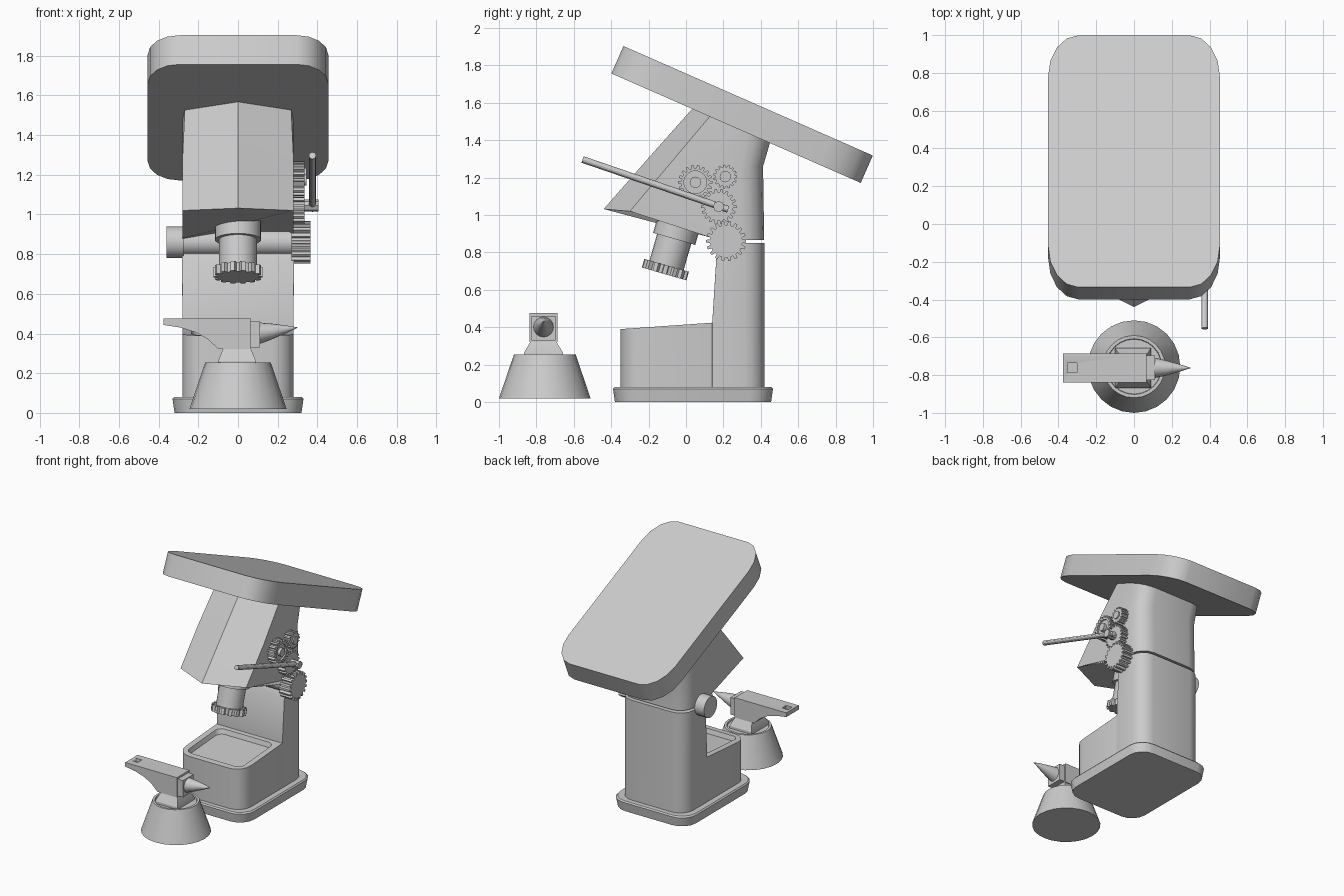
import bpy, bmesh, math
from mathutils import Vector, Matrix

if "Cube" in bpy.data.objects:
    bpy.data.objects.remove(bpy.data.objects["Cube"])

def loft(name, rings, matrix=None, angle=30):
    """Skin a stack of equal-length rings and cap both ends."""
    bm = bmesh.new()
    vs = [[bm.verts.new(p) for p in r] for r in rings]
    n = len(rings[0])
    for a, b in zip(vs, vs[1:]):
        for i in range(n):
            j = (i + 1) % n
            bm.faces.new((a[i], a[j], b[j], b[i]))
    bm.faces.new(vs[0][::-1])
    bm.faces.new(vs[-1])
    if matrix:
        bm.transform(matrix)
    bmesh.ops.recalc_face_normals(bm, faces=bm.faces)
    me = bpy.data.meshes.new(name)
    bm.to_mesh(me)
    bm.free()
    ob = bpy.data.objects.new(name, me)
    bpy.context.collection.objects.link(ob)
    bpy.ops.object.select_all(action='DESELECT')
    ob.select_set(True)
    bpy.context.view_layer.objects.active = ob
    bpy.ops.object.shade_smooth_by_angle(angle=math.radians(angle))
    return ob

def plan(hx, y0, y1, zf, front, back, seg=4):
    """Rounded rectangle; front/back are (rx, ry) corner radii, zf is a height or a function of y."""
    pts = []
    for k, (sx, sy) in enumerate(((1, 1), (-1, 1), (-1, -1), (1, -1))):
        rx, ry = back if sy > 0 else front
        cx, cy = sx * (hx - rx), (y1 - ry if sy > 0 else y0 + ry)
        for i in range(seg + 1):
            a = math.pi / 2 * (k + i / seg)
            y = cy + ry * math.sin(a)
            pts.append((cx + rx * math.cos(a), y, zf(y) if callable(zf) else zf))
    return pts

def circle(r, z, n=24):
    return [(r * math.cos(math.tau * i / n), r * math.sin(math.tau * i / n), z) for i in range(n)]

def toothed(r, root, teeth, z):
    pts = []
    for i in range(teeth):
        for f, rr in ((-.32, root), (-.2, r), (.2, r), (.32, root)):
            a = math.tau * (i + f) / teeth
            pts.append((rr * math.cos(a), rr * math.sin(a), z))
    return pts

def along_x(y, z):
    return Matrix.Translation((0, y, z)) @ Matrix(((0, 0, 1, 0), (1, 0, 0, 0), (0, 1, 0, 0), (0, 0, 0, 1)))

def rod_x(name, x0, x1, y, z, r, n=24):
    return loft(name, [circle(r, x0, n), circle(r, x1, n)], along_x(y, z))

# Plinth
c = (.12, .12)
loft("plinth", [plan(.32, -.38, .455, 0, c, c), plan(.33, -.39, .465, .07, c, c),
                plan(.322, -.383, .457, .08, c, c)])

# Lower body with recessed tray
top = lambda y: .39 + (y + .35) * .07
low = lambda y: top(y) - .035
sq, c, t = (.001, .001), (.11, .11), (.05, .05)
loft("tray_body", [plan(.28, -.35, .14, .07, c, sq), plan(.28, -.35, .14, top, c, sq),
                   plan(.235, -.305, .105, top, t, t), plan(.225, -.295, .095, low, t, t)])

# Rear column, cut back at the top for the hinge shaft
b = (.11, .11)
loft("column", [plan(.28, .14, .42, .07, sq, b), plan(.28, .14, .42, .42, sq, b),
                plan(.282, .162, .42, .77, sq, b), plan(.282, .215, .42, .85, sq, b)])

# Head with pointed front
def head_ring(tip, corner, side, back):
    half = [(corner[0], corner[1], corner[2]), (.28, side[0], side[1])]
    for i in range(5):
        a = math.pi / 2 * i / 4
        half.append((.28 - .12 * (1 - math.cos(a)), back[0] - .12 * (1 - math.sin(a)),
                     back[1] + back[2] * (1 - math.sin(a))))
    return [(0, *tip)] + half + [(-x, y, z) for x, y, z in reversed(half)]

loft("head", [head_ring((-.44, 1.032), (.28, -.30, 1.02), (.13, .88), (.418, .867, 0)),
              head_ring((-.205, 1.30), (.28, -.085, 1.275), (.14, 1.2), (.412, 1.26, 0)),
              head_ring((.035, 1.57), (.268, .13, 1.53), (.24, 1.482), (.45, 1.39, .053))])

# Tilted slab on top
c = (.16, .24)
tilt = Matrix.Translation((0, .30, 1.5375)) @ Matrix.Rotation(-math.radians(23.7), 4, 'X')
loft("top_slab", [plan(.455, -.728, .728, z, c, c) for z in (-.08, .08)], tilt)

# Nozzle: collar, barrel and notched end, tilted with the underside of the head
noz = Matrix.Translation((0, -.117, .685)) @ Matrix.Rotation(-math.radians(16), 4, 'X')
loft("nozzle_collar", [circle(.117, z) for z in (.195, .3)], noz)
loft("nozzle_barrel", [circle(.095, z) for z in (.03, .22)], noz)
loft("nozzle_end", [toothed(.125, .105, 14, z) for z in (0, .048)], noz)

# Gears: name, x range, y, z, radius, teeth
for name, x1, y, z, r, n in (("drive_gear", .365, .215, .86, .107, 18),
                             ("lever_gear", .335, .175, 1.045, .094, 18),
                             ("front_gear", .335, .05, 1.175, .092, 18),
                             ("small_gear", .335, .21, 1.205, .064, 15)):
    root = r * .81
    inner = [circle(r * .66, x, n * 4) for x in (x1, x1 - .012)]
    rings = [toothed(r, root, n, .27), toothed(r, root, n, x1)]
    if name == "front_gear":
        rings += inner
    loft(name, rings, along_x(y, z))
rod_x("front_gear_hub", .27, .345, .05, 1.175, .03, 16)
rod_x("small_gear_hub", .27, .345, .21, 1.205, .03, 16)

# Hinge shaft with left knob
rod_x("hinge_shaft", -.30, .29, .215, .86, .066)
rod_x("hinge_knob", -.36, -.275, .215, .86, .08)

# Lever and its pivot
rod_x("lever_pivot", .3, .405, .175, 1.045, .03, 8)
p, q = Vector((.375, .225, 1.03)), Vector((.375, -.553, 1.297))
m = Matrix.Translation(p) @ (q - p).to_track_quat('Z', 'Y').to_matrix().to_4x4()
loft("lever", [circle(.018, z, 12) for z in (0, (q - p).length)], m)

# Stump
loft("stump", [circle(.245, .02), circle(.165, .255), circle(.148, .255), circle(.145, .245)],
     Matrix.Translation((0, -.755, 0)))

# Anvil foot, body, step and horn
AY = -.762
def box_ring(x0, x1, h, z):
    return [(x0, AY - h, z), (x1, AY - h, z), (x1, AY + h, z), (x0, AY + h, z)]
loft("anvil_foot", [box_ring(-.1, .09, .105, .23), box_ring(-.1, .09, .105, .262),
                    box_ring(-.075, .065, .068, .325)])
prof = [(-.375, .475), (-.375, .443), (-.29, .43), (-.21, .405), (-.15, .37), (-.1, .322),
        (.065, .322), (.065, .475)]
body = loft("anvil_body", [[(x, AY + s * .076, z) for x, z in prof] for s in (-1, 1)])
loft("anvil_step", [box_ring(.055, .11, .065, .33), box_ring(.055, .11, .065, .46)])
horn = []
for x, z, r in ((.1, .4, .056), (.17, .41, .04), (.24, .421, .02), (.30, .43, .001)):
    horn.append([(x, AY + a, z + b) for a, b, _ in circle(r, 0, 16)])
loft("anvil_horn", horn, angle=40)

# Square hole in the anvil heel
cut = loft("hole_cutter", [[(-.328 + a * .025, AY + b * .025, z) for a, b in
                            ((-1, -1), (1, -1), (1, 1), (-1, 1))] for z in (.45, .5)])
cut.hide_render = True
mod = body.modifiers.new("hole", 'BOOLEAN')
mod.operation, mod.object, mod.solver = 'DIFFERENCE', cut, 'EXACT'
bpy.context.view_layer.objects.active = body
bpy.ops.object.modifier_apply(modifier=mod.name)
bpy.data.objects.remove(cut)
